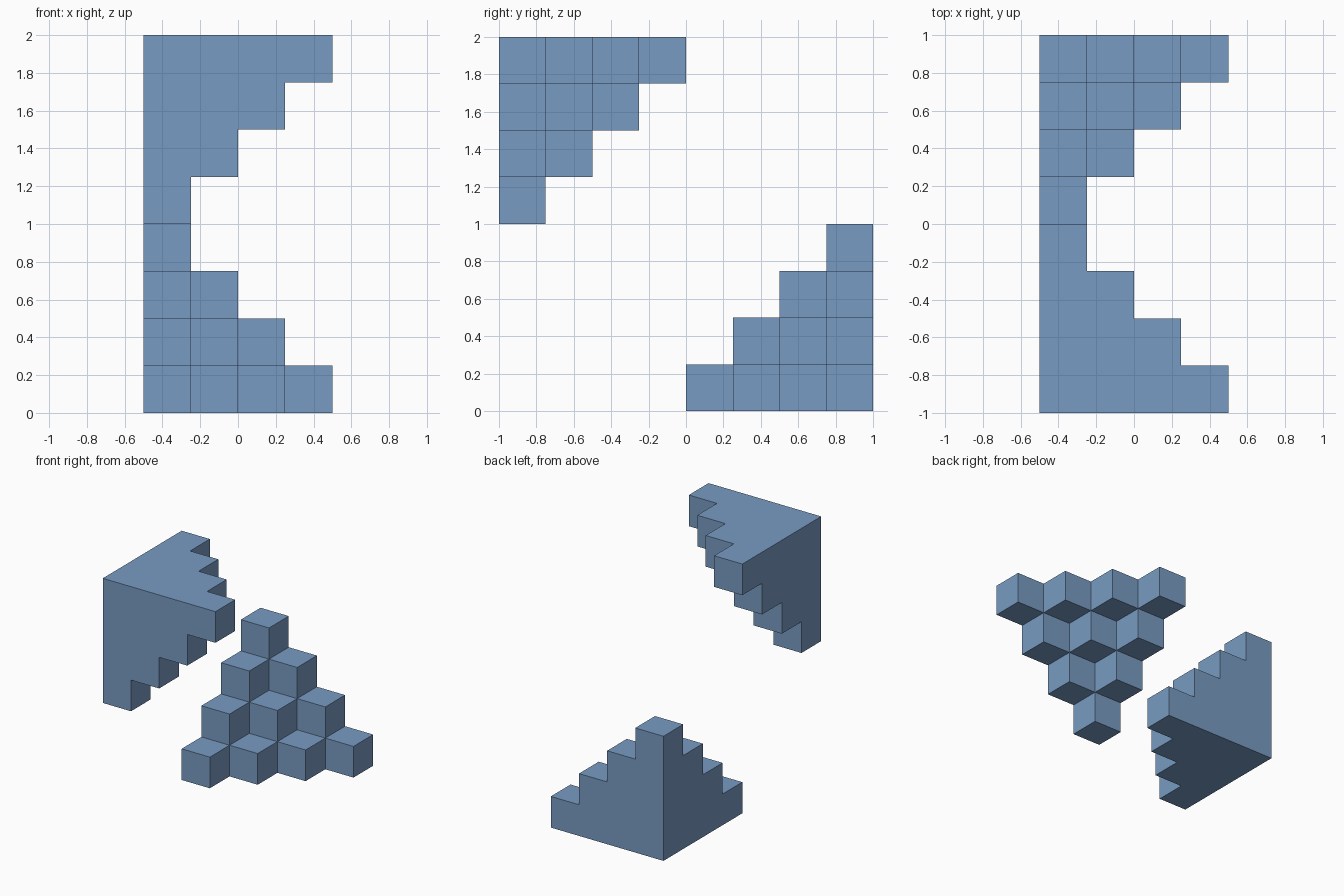
import bpy
import bmesh
from mathutils import Vector

cube = bpy.data.objects.get("Cube")
if cube:
    bpy.data.objects.remove(cube, do_unlink=True)

STEP = 0.25   # edge length of one block
COUNT = 4     # blocks along each edge of a corner stack

# Single flat colour
blue = bpy.data.materials.new("steel blue")
blue.use_nodes = True
colour = (0.19, 0.33, 0.54, 1.0)
blue.diffuse_color = colour
bsdf = next(n for n in blue.node_tree.nodes if n.type == 'BSDF_PRINCIPLED')
bsdf.inputs["Base Color"].default_value = colour


def corner_stack(name, corner, direction):
    """Solid stepped corner: blocks fill outwards from the corner along direction."""
    n = range(COUNT)
    cells = {(i, j, k) for i in n for j in n for k in n if i + j + k < COUNT}
    bm = bmesh.new()
    # Outer skin only: one quad for each block side without a neighbour
    for cell in cells:
        for axis in range(3):
            for side in (0, 1):
                neighbour = list(cell)
                neighbour[axis] += 2 * side - 1
                if tuple(neighbour) in cells:
                    continue
                u, v = (axis + 1) % 3, (axis + 2) % 3
                quad = []
                for a, b in ((0, 0), (1, 0), (1, 1), (0, 1)):
                    p = Vector(cell)
                    p[axis] += side
                    p[u] += a
                    p[v] += b
                    quad.append(bm.verts.new(
                        [corner[q] + direction[q] * STEP * p[q] for q in range(3)]))
                bm.faces.new(quad)
    # Weld, then merge the coplanar quads of the flat walls
    bmesh.ops.remove_doubles(bm, verts=bm.verts[:], dist=0.001)
    bmesh.ops.recalc_face_normals(bm, faces=bm.faces[:])
    bmesh.ops.dissolve_limit(bm, angle_limit=0.01, verts=bm.verts[:], edges=bm.edges[:])
    mesh = bpy.data.meshes.new(name)
    bm.to_mesh(mesh)
    bm.free()
    mesh.materials.append(blue)
    obj = bpy.data.objects.new(name, mesh)
    bpy.context.collection.objects.link(obj)
    return obj


# Lower stack rises into the back corner, upper stack hangs from the front corner
corner_stack("lower_stepped_corner", (-0.5, 1.0, 0.0), (1, -1, 1))
corner_stack("upper_stepped_corner", (-0.5, -1.0, 2.0), (1, 1, -1))
